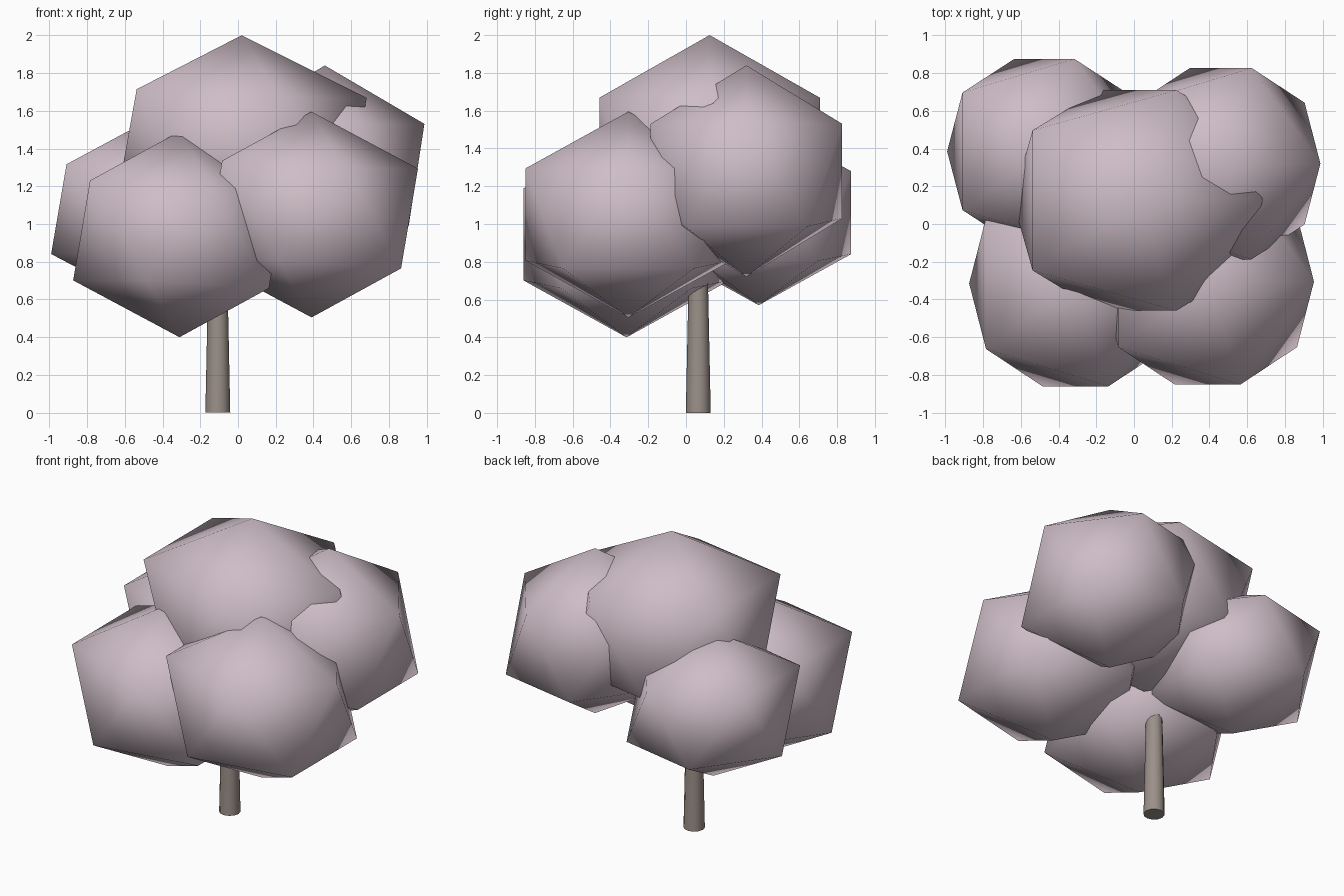
import bpy, bmesh
from mathutils import Vector

if "Cube" in bpy.data.objects:
    bpy.data.objects.remove(bpy.data.objects["Cube"])


def material(name, rgb):
    m = bpy.data.materials.new(name)
    m.diffuse_color = (*rgb, 1)
    m.use_nodes = True
    m.node_tree.nodes["Principled BSDF"].inputs["Base Color"].default_value = m.diffuse_color
    return m


LEAF = material("blossom_pink", (0.62, 0.51, 0.57))
BARK = material("bark_brown", (0.33, 0.28, 0.25))


def make(name, bm, mat):
    me = bpy.data.meshes.new(name)
    for f in bm.faces:
        f.smooth = True
    bm.to_mesh(me)
    bm.free()
    me.materials.append(mat)
    ob = bpy.data.objects.new(name, me)
    bpy.context.collection.objects.link(ob)
    return ob


def blob(name, centre, radii):
    # Low-poly leaf clump: 20-sided ball, slightly swollen around its rings
    bm = bmesh.new()
    bmesh.ops.create_icosphere(bm, subdivisions=1, radius=1)
    for v in bm.verts:
        if abs(v.co.z) < 0.9:
            corner = 0.6 < abs(v.co.x) < 0.8
            v.co.x *= 1.04 if corner else 1
            v.co.y *= 1.04 if corner else 1.01
            v.co.z *= 1.17 if corner else 1.0
        v.co = Vector(c + r * p for c, r, p in zip(centre, radii, v.co))
    return make(name, bm, LEAF)


# Leaf clumps
blob("crown_top", (0.02, 0.125, 1.40), (0.74, 0.68, 0.60))
blob("crown_front_left", (-0.31, -0.315, 0.945), (0.63, 0.635, 0.545))
blob("crown_front_right", (0.39, -0.305, 1.05), (0.63, 0.635, 0.545))
blob("crown_back_right", (0.46, 0.32, 1.28), (0.59, 0.59, 0.56))
blob("crown_back_left", (-0.475, 0.385, 1.06), (0.576, 0.57, 0.49))

# Tapered trunk, running up into the crown
bm = bmesh.new()
bmesh.ops.create_cone(bm, cap_ends=True, segments=12,
                      radius1=0.066, radius2=0.045, depth=1.0)
bmesh.ops.translate(bm, verts=bm.verts, vec=(-0.107, 0.065, 0.5))
trunk = make("trunk", bm, BARK)
bpy.context.view_layer.objects.active = trunk
trunk.select_set(True)
bpy.ops.object.shade_smooth_by_angle(angle=0.9)
